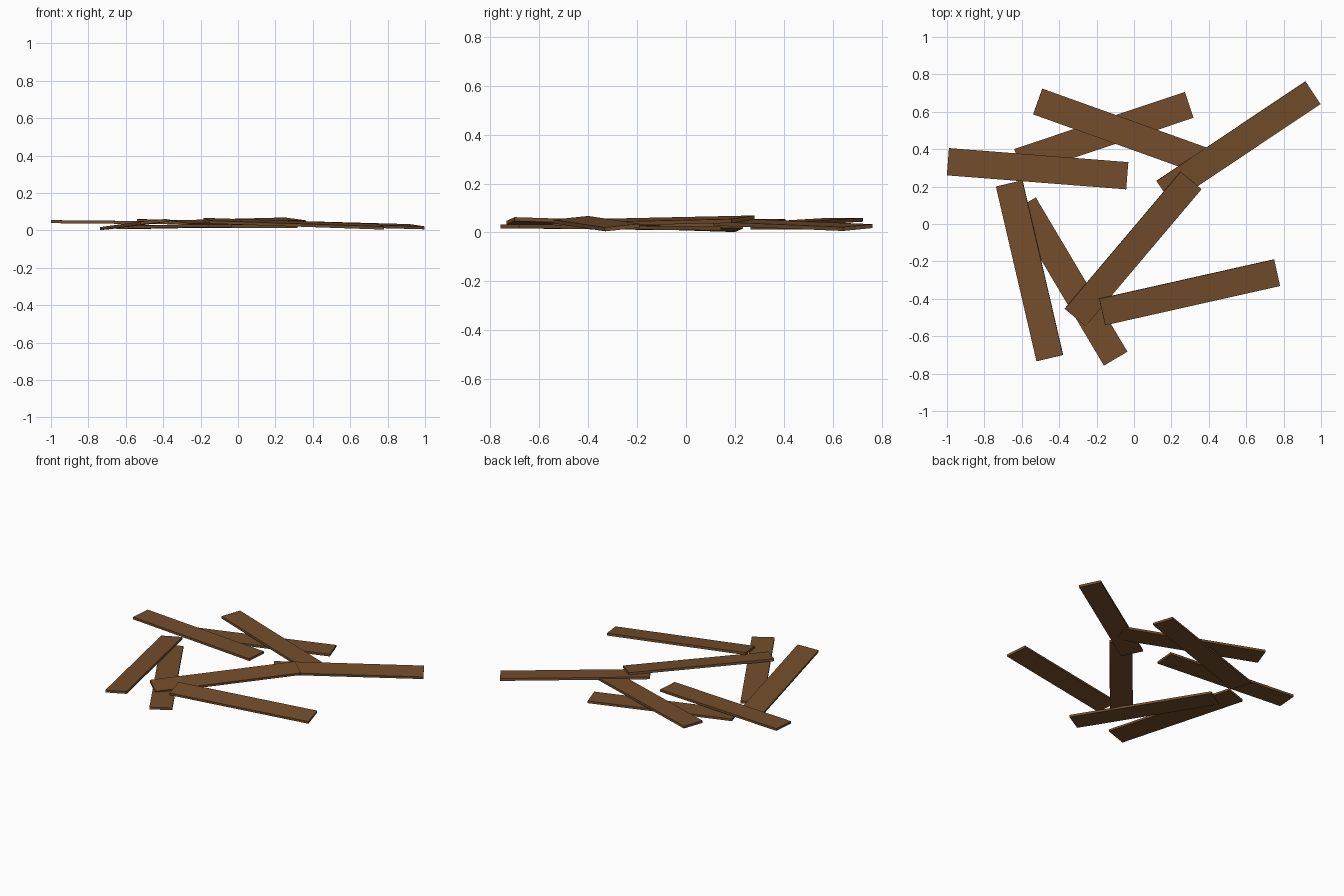
import bpy
from mathutils import Matrix, Vector

cube = bpy.data.objects.get("Cube")
if cube:
    bpy.data.objects.remove(cube, do_unlink=True)

WIDTH, THICKNESS = 0.146, 0.016

wood = bpy.data.materials.new("brown_wood")
wood.use_nodes = True
colour = (0.175, 0.075, 0.025, 1)
wood.diffuse_color = colour
wood.node_tree.nodes["Principled BSDF"].inputs["Base Color"].default_value = colour


def plank(name, start, end, rise=0.0):
    """Board between two end centres; rise lifts its left edge over its right."""
    start, end = Vector(start), Vector(end)
    along = (end - start).normalized()
    side = Vector((0, 0, 1)).cross(along).normalized()
    side = (side + Vector((0, 0, rise / WIDTH))).normalized()
    normal = along.cross(side).normalized()
    side = normal.cross(along)
    turn = Matrix((along, side, normal)).transposed().to_4x4()
    size = Matrix.Diagonal(((end - start).length, WIDTH, THICKNESS, 1))
    bpy.ops.mesh.primitive_cube_add(size=1)
    board = bpy.context.object
    board.name = name
    board.data.transform(Matrix.Translation((start + end) / 2) @ turn @ size)
    board.data.materials.append(wood)


# Lower boards lying on the ground
plank("back_lower_plank", (-0.617, 0.332, 0.02), (0.295, 0.637, 0.02))
plank("front_lower_plank", (-0.588, 0.105, 0.016), (-0.098, -0.72, 0.025))

# Boards resting on the lower ones
plank("left_plank", (-0.995, 0.333, 0.047), (-0.036, 0.258, 0.038))
plank("back_upper_plank", (-0.515, 0.655, 0.052), (0.392, 0.33, 0.032))
plank("front_left_plank", (-0.667, 0.217, 0.017), (-0.45, -0.717, 0.047), 0.015)
plank("back_right_plank", (0.16, 0.17, 0.042), (0.957, 0.702, 0.02), 0.012)

# Top boards
plank("middle_plank", (-0.315, -0.5, 0.038), (0.305, 0.233, 0.054), 0.015)
plank("front_right_plank", (-0.17, -0.47, 0.052), (0.765, -0.26, 0.02), 0.015)
